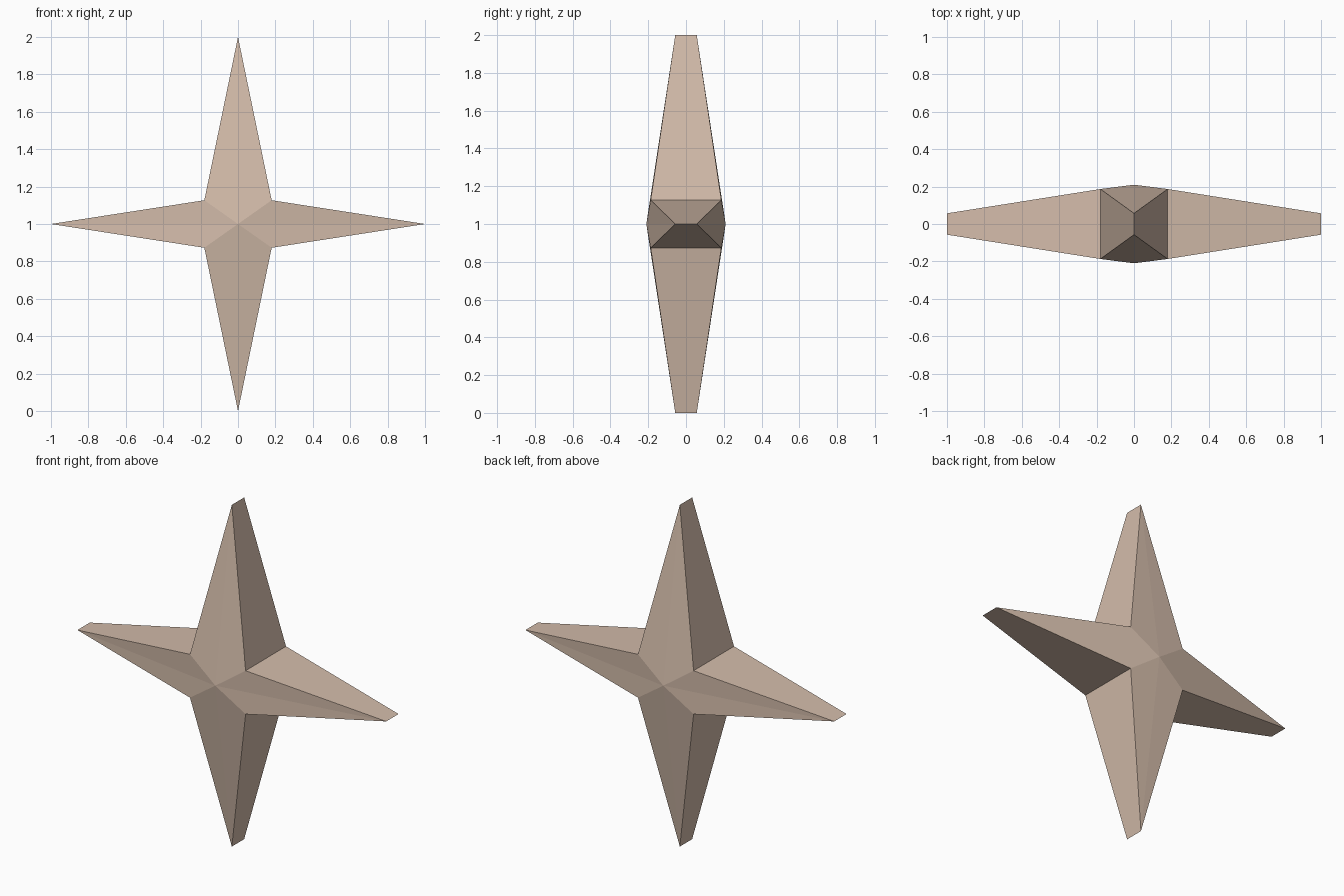
import bpy, bmesh

if "Cube" in bpy.data.objects:
    bpy.data.objects.remove(bpy.data.objects["Cube"])

# Warm tan for the whole star
tan = bpy.data.materials.new("warm_tan")
tan.diffuse_color = (0.65, 0.50, 0.40, 1.0)
tan.use_nodes = True
tan.node_tree.nodes["Principled BSDF"].inputs["Base Color"].default_value = tan.diffuse_color

# Outline of the four-pointed star: (x, z, half thickness)
TIP, NOTCH, CENTRE = 0.057, 0.187, 0.21
NX, NZ = 0.18, 0.127
outline = [(1, 0, TIP), (NX, NZ, NOTCH), (0, 1, TIP), (-NX, NZ, NOTCH),
           (-1, 0, TIP), (-NX, -NZ, NOTCH), (0, -1, TIP), (NX, -NZ, NOTCH)]

bm = bmesh.new()


def ring(side):
    return [bm.verts.new((x, side * t, 1 + z)) for x, z, t in outline]


front, back = ring(-1), ring(1)
front_mid = bm.verts.new((0, -CENTRE, 1))
back_mid = bm.verts.new((0, CENTRE, 1))

# Faceted front and back fans, joined by the side walls
for i in range(8):
    j = (i + 1) % 8
    bm.faces.new((front[i], front[j], front_mid))
    bm.faces.new((back[j], back[i], back_mid))
    bm.faces.new((front[j], front[i], back[i], back[j]))
bmesh.ops.recalc_face_normals(bm, faces=bm.faces[:])

mesh = bpy.data.meshes.new("four_pointed_star")
bm.to_mesh(mesh)
bm.free()
mesh.materials.append(tan)
star = bpy.data.objects.new("four_pointed_star", mesh)
bpy.context.collection.objects.link(star)
